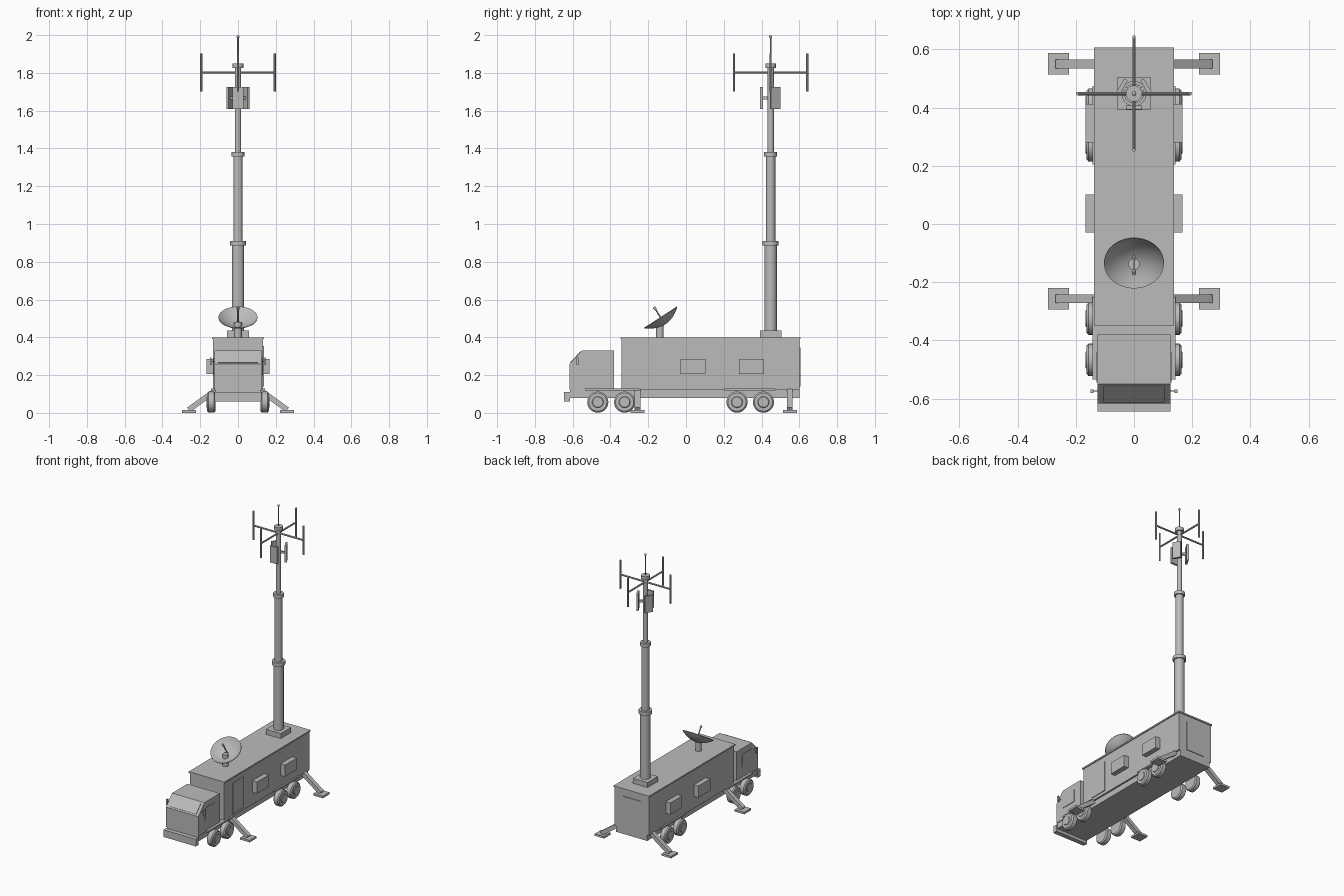
import bpy, bmesh
from math import radians, sin, cos, tau
from mathutils import Vector

old = bpy.data.objects.get("Cube")
if old:
    bpy.data.objects.remove(old, do_unlink=True)

grey = bpy.data.materials.new("plain grey")
grey.use_nodes = True
GREY = (0.5, 0.5, 0.5, 1)
grey.diffuse_color = GREY
grey.node_tree.nodes["Principled BSDF"].inputs["Base Color"].default_value = GREY


def finish(name, bm, smooth=False):
    bmesh.ops.recalc_face_normals(bm, faces=bm.faces)
    mesh = bpy.data.meshes.new(name)
    bm.to_mesh(mesh)
    bm.free()
    if smooth:
        for p in mesh.polygons:
            p.use_smooth = True
        mesh.set_sharp_from_angle(angle=radians(35))
    mesh.materials.append(grey)
    ob = bpy.data.objects.new(name, mesh)
    bpy.context.collection.objects.link(ob)
    return ob


def box(name, x, y, z):
    """Box from (min, max) pairs."""
    bm = bmesh.new()
    bmesh.ops.create_cube(bm, size=1)
    for v in bm.verts:
        v.co = [(a + b) / 2 + c * (b - a) for c, (a, b) in zip(v.co, (x, y, z))]
    return finish(name, bm)


def lathe(name, profile, start, axis=(0, 0, 1), sides=24):
    """Revolve (radius, height) points around an axis; ends on the axis close it."""
    bm = bmesh.new()
    rings = []
    for r, h in profile:
        if r == 0:
            rings.append([bm.verts.new((0, 0, h))] * sides)
        else:
            rings.append([bm.verts.new((r * cos(tau * i / sides), r * sin(tau * i / sides), h))
                          for i in range(sides)])
    for lo, hi in zip(rings, rings[1:]):
        for i in range(sides):
            j = (i + 1) % sides
            bm.faces.new(list(dict.fromkeys((lo[i], lo[j], hi[j], hi[i]))))
    ob = finish(name, bm, True)
    ob.rotation_euler = Vector(axis).to_track_quat('Z', 'Y').to_euler()
    ob.location = start
    return ob


def rod(name, a, b, r, sides=20):
    d = Vector(b) - Vector(a)
    return lathe(name, [(0, 0), (r, 0), (r, d.length), (0, d.length)], a, d, sides)


def prism(name, points, x0, x1):
    """Extrude a (y, z) outline along x."""
    bm = bmesh.new()
    face = bm.faces.new([bm.verts.new((x0, y, z)) for y, z in points])
    out = bmesh.ops.extrude_face_region(bm, geom=[face])["geom"]
    bmesh.ops.translate(bm, vec=(x1 - x0, 0, 0),
                        verts=[v for v in out if isinstance(v, bmesh.types.BMVert)])
    return finish(name, bm)


def span(s, a, b):
    return (min(s * a, s * b), max(s * a, s * b))


# Chassis, shelter and cab
box("chassis", (-.12, .12), (-.615, .6), (.08, .125))
box("front_bumper", (-.125, .125), (-.645, -.613), (.06, .11))
box("shelter", (-.132, .132), (-.342, .6), (.12, .392))
box("shelter_roof", (-.138, .138), (-.348, .606), (.39, .4))
box("side_door", (.13, .137), (-.25, -.13), (.14, .355))
box("rear_door", (-.07, .07), (.598, .605), (.14, .345))
prism("cab", [(-.617, .12), (-.38, .12), (-.38, .33), (-.55, .33), (-.617, .258)], -.125, .125)

# Windscreen plate lying on the slope
low, high = Vector((-.617, .258)), Vector((-.55, .33))
slope = (high - low).normalized()
out = Vector((-slope.y, slope.x)) * .004
p, q = low + slope * .01, high - slope * .008
prism("windscreen", [p, q, q + out, p + out], -.105, .105)

for s, side in ((1, "left"), (-1, "right")):
    box(f"{side}_cab_window", span(s, .124, .129), (-.545, -.44), (.2, .29))
    box(f"{side}_mirror", span(s, .14, .149), (-.58, -.568), (.253, .293))
    box(f"{side}_mirror_arm", span(s, .12, .142), (-.576, -.572), (.27, .276))

    # Air conditioning boxes
    for y in (-.03, .28):
        box(f"{side}_cooling_unit", span(s, .13, .167), (y, y + .132), (.205, .286))

    # Fenders and wheels
    for y0, y1 in ((-.535, -.25), (.205, .475)):
        box(f"{side}_fender", span(s, .115, .143), (y0, y1), (.119, .129))
    for y in (-.467, -.325, .27, .41):
        lathe(f"{side}_wheel",
              [(0, 0), (.048, 0), (.056, .007), (.056, .036), (.048, .043),
               (.03, .043), (.027, .047), (0, .047)],
              (s * .12, y, .057), (s, 0, 0), 28)

    # Outriggers
    for y in (-.257, .55):
        box(f"{side}_outrigger_pad", span(s, .223, .296), (y - .037, y + .037), (0, .014))
        leg = box(f"{side}_outrigger_leg", (-.014, .014), (-.015, .015), (0, .178))
        d = Vector((s * .145, 0, -.105))
        leg.rotation_euler = (0, s * Vector((0, 0, 1)).angle(d), 0)
        leg.location = (s * .117, y, .121)

# Telescopic mast
MY = .448
box("mast_base", (-.057, .057), (MY - .057, MY + .057), (.398, .435))
for z0, z1, r in ((.43, .9, .033), (.9, 1.37, .025), (1.37, 1.84, .017)):
    rod("mast_section", (0, MY, z0), (0, MY, z1), r)
for z0, z1, r in ((.885, .91, .043), (1.358, 1.382, .034), (1.826, 1.85, .028)):
    rod("mast_collar", (0, MY, z0), (0, MY, z1), r)
rod("whip_aerial", (0, MY, 1.84), (0, MY, 1.99), .004, 10)
bm = bmesh.new()
bmesh.ops.create_uvsphere(bm, u_segments=12, v_segments=8, radius=.008)
finish("whip_tip", bm, True).location = (0, MY, 1.992)

# Crossed arms carrying upright dipoles
for i in range(4):
    dx, dy = cos(tau * i / 4), sin(tau * i / 4)
    end = (dx * .194, MY + dy * .194)
    rod("cross_arm", (0, MY, 1.802), (*end, 1.802), .006, 10)
    rod("dipole", (*end, 1.702), (*end, 1.902), .006, 10)

# Three sector panels with brackets
for i in range(3):
    angle = radians(-90 + 120 * i)
    for name, x, y, z in (("sector_panel", (.041, .055), (-.028, .028), (1.61, 1.726)),
                          ("panel_bracket", (.01, .043), (-.006, .006), (1.66, 1.675))):
        ob = box(name, x, y, z)
        ob.rotation_euler = (0, 0, angle)
        ob.location = (0, MY, 0)

# Satellite dish on its pedestal
tilt = radians(33)
n = Vector((0, -sin(tilt), cos(tilt)))
bowl = Vector((0, -.135, .507)) - n * .042
rod("dish_pedestal", (0, -.138, .398), (0, -.138, .48), .02)
inner = [(.103 * t / 8, .042 * (t / 8) ** 2) for t in range(9)]
outer = [(r, h - .004) for r, h in reversed(inner)]
lathe("dish", inner + outer, bowl, n, 40)
rod("dish_feed", bowl, bowl + n * .103, .004, 12)
rod("feed_horn", bowl + n * .09, bowl + n * .106, .007, 12)
